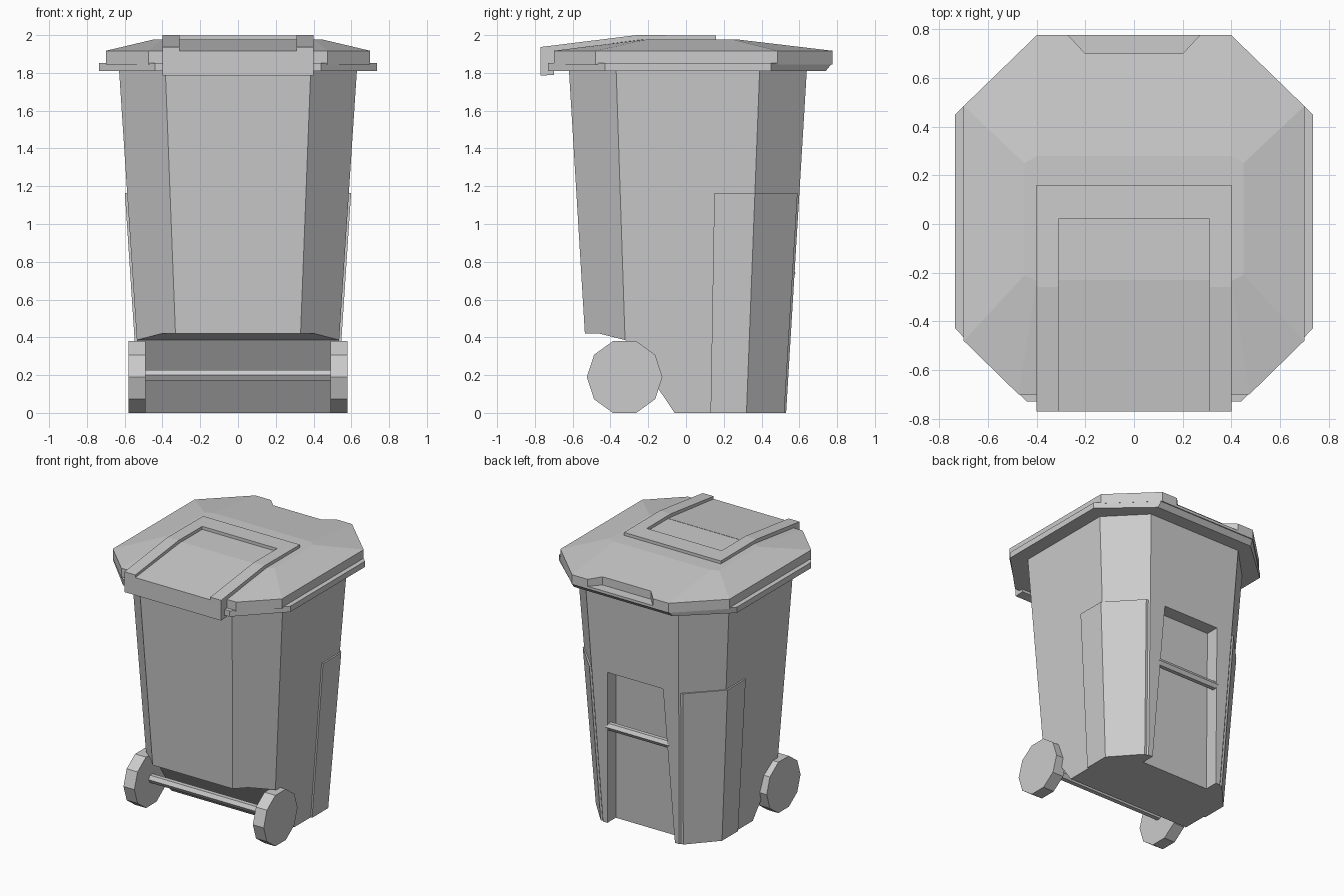
import bpy, bmesh, math

if "Cube" in bpy.data.objects:
    bpy.data.objects.remove(bpy.data.objects["Cube"])


def make(name, bm):
    bmesh.ops.recalc_face_normals(bm, faces=bm.faces)
    me = bpy.data.meshes.new(name)
    bm.to_mesh(me)
    bm.free()
    ob = bpy.data.objects.new(name, me)
    bpy.context.collection.objects.link(ob)
    return ob


def loft(name, rings):
    """Solid skinned through rings of equal point count, capped at both ends."""
    bm = bmesh.new()
    vs = [[bm.verts.new(p) for p in r] for r in rings]
    n = len(rings[0])
    for a, b in zip(vs, vs[1:]):
        for i in range(n):
            j = (i + 1) % n
            bm.faces.new((a[i], a[j], b[j], b[i]))
    bm.faces.new(vs[0])
    bm.faces.new(vs[-1])
    return make(name, bm)


def extrude_x(name, profile, x0, x1):
    """Side profile of (y, z) points extruded along x."""
    return loft(name, [[(x, y, z) for y, z in profile] for x in (x0, x1)])


def rod(name, sides, r, x0, x1, y, z, turn=0):
    pts = [(y + r * math.cos(turn + math.tau * i / sides),
            z + r * math.sin(turn + math.tau * i / sides)) for i in range(sides)]
    return extrude_x(name, pts, x0, x1)


def octagon(z, x, xf, xb, yf, ycf, ycb, yb):
    """Half-widths: side, front face, back face; y: front, front/back corner, back."""
    half = [(xf, yf), (x, ycf), (x, ycb), (xb, yb)]
    return [(a, b, z) for a, b in half + [(-a, b) for a, b in reversed(half)]]


def cut(ob, cutter):
    m = ob.modifiers.new("cut", 'BOOLEAN')
    m.operation = 'DIFFERENCE'
    m.solver = 'EXACT'
    m.object = cutter
    bpy.context.view_layer.objects.active = ob
    bpy.ops.object.modifier_apply(modifier=m.name)


def lerp(a, b, t):
    return a + (b - a) * t


# tapered bin body
body = loft("bin_body", [
    octagon(0, .51, .315, .315, -.51, -.31, .32, .53),
    octagon(1.82, .63, .385, .385, -.62, -.37, .39, .64)])

# raised panel wrapping the rear corners
rings = []
for z, y0 in ((0, .13), (1.165, .15)):
    t = z / 1.82
    x, xc = lerp(.51, .63, t) + .012, lerp(.315, .385, t) + .027
    yc, yb = lerp(.32, .39, t), lerp(.53, .64, t) - .01
    half = [(x, y0), (x, yc), (xc, yb)]
    rings.append([(a, b, z) for a, b in half + [(-a, b) for a, b in reversed(half)]])
panel = loft("rear_corner_panel", rings)

# wheel space under the front, and the rear grip recess
wheel_space = extrude_x("wheel_space_cutter", [
    (.0075, -.1), (-.32, .385), (-.46, .42), (-1, .42), (-1, -.1)], -1, 1)
recess = loft("recess_cutter", [
    [(-w, yi, z), (w, yi, z), (w, .9, z), (-w, .9, z)]
    for z, w, yi in ((-.1, .284, .424), (1.165, .23, .50))])
cut(body, wheel_space)
cut(body, recess)
cut(panel, recess)

rod("rear_grip_bar", 6, .03, -.262, .262, .55, .74)

# axle and ten-sided wheels
rod("axle", 6, .032, -.5, .5, -.325, .2)
for side, s in (("left", -1), ("right", 1)):
    rod(side + "_wheel", 10, .2, s * .49, s * .58, -.325, .19)

# lid: lower lip, then domed top
loft("lid_lip", [
    octagon(1.81, .735, .44, .41, -.73, -.43, .45, .74),
    octagon(1.853, .735, .44, .40, -.73, -.43, .45, .775)])
lid = loft("lid_top", [
    octagon(1.845, .70, .475, .40, -.70, -.48, .485, .776),
    octagon(1.917, .70, .475, .40, -.70, -.48, .485, .776),
    octagon(1.976, .45, .40, .40, -.235, -.21, .25, .28)])
notch = loft("notch_cutter", [
    [(-.20, .70, z), (.20, .70, z), (.32, .83, z), (-.32, .83, z)]
    for z in (1.865, 2.1)])
cut(lid, notch)

# front flap of the lid with raised U-shaped rim
extrude_x("lid_front_flap", [
    (-.77, 1.785), (-.70, 1.79), (-.70, 1.86), (-.23, 1.95),
    (-.23, 1.978), (-.77, 1.917)], -.32, .32)
for side, s in (("left", -1), ("right", 1)):
    extrude_x(side + "_lid_rail", [
        (-.77, 1.785), (-.70, 1.79), (-.70, 1.86), (-.23, 1.95),
        (.16, 1.95), (.16, 1.998), (-.26, 2.0), (-.77, 1.937)],
        s * .31, s * .40)
extrude_x("lid_cross_rail", [
    (.02, 1.95), (.16, 1.95), (.16, 1.998), (.02, 1.9987)], -.31, .31)

for c in (wheel_space, recess, notch):
    bpy.data.objects.remove(c, do_unlink=True)
